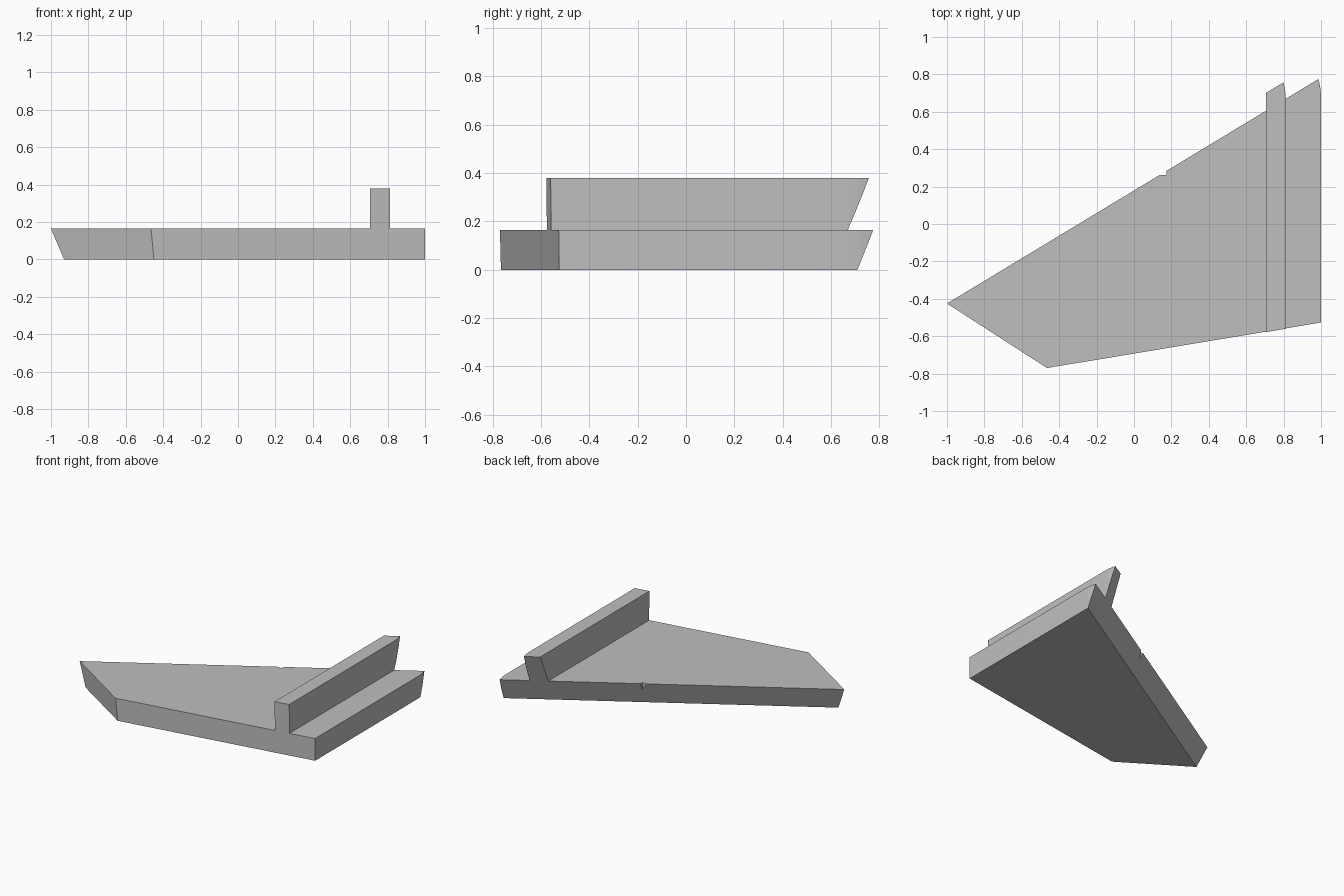
import bpy, bmesh
from mathutils import Vector

if "Cube" in bpy.data.objects:
    bpy.data.objects.remove(bpy.data.objects["Cube"])

grey = bpy.data.materials.new("grey")
grey.diffuse_color = (0.52, 0.52, 0.52, 1)
grey.use_nodes = True
grey.node_tree.nodes["Principled BSDF"].inputs["Base Color"].default_value = grey.diffuse_color

# Sloping side planes, each given by three points; the body lies between them
PLANES = [
    [(1, 0.71, 0), (-0.93, -0.456, 0), (-1, -0.425, 0.165)],         # back
    [(1, -0.525, 0), (-0.445, -0.765, 0), (-0.465, -0.77, 0.165)],   # front
    [(-0.93, -0.456, 0), (-1, -0.425, 0.165), (-0.465, -0.77, 0.165)],  # front left
]
INSIDE = Vector((0.3, -0.2, 0.1))


def make_part(name, left, right, bottom, top, bend):
    """Upright block with a right wall that bends inward at the back, trimmed by the planes."""
    plan = [(left, -1.2), (right, -1.2), (right, bend)]
    plan += [(right - 1.6 * t * t, bend + t) for t in (0.035, 0.065, 0.095, 0.125, 0.16)]
    plan += [(right - 0.06, 1.2), (left, 1.2)]
    bm = bmesh.new()
    face = bm.faces.new([bm.verts.new((x, y, bottom)) for x, y in plan])
    ext = bmesh.ops.extrude_face_region(bm, geom=[face])
    for v in ext["geom"]:
        if isinstance(v, bmesh.types.BMVert):
            v.co.z = top
    for pts in PLANES:
        a, b, c = map(Vector, pts)
        n = (b - a).cross(c - a).normalized()
        if n.dot(INSIDE - a) > 0:
            n = -n
        cut = bmesh.ops.bisect_plane(bm, geom=bm.verts[:] + bm.edges[:] + bm.faces[:],
                                     dist=1e-6, plane_co=a, plane_no=n, clear_outer=True)
        edges = [e for e in cut["geom_cut"]
                 if isinstance(e, bmesh.types.BMEdge) and e.is_boundary]
        if edges:
            bmesh.ops.edgeloop_fill(bm, edges=edges)
    bmesh.ops.recalc_face_normals(bm, faces=bm.faces[:])
    mesh = bpy.data.meshes.new(name)
    bm.to_mesh(mesh)
    bm.free()
    ob = bpy.data.objects.new(name, mesh)
    bpy.context.collection.objects.link(ob)
    mesh.materials.append(grey)
    bpy.context.view_layer.objects.active = ob
    ob.select_set(True)
    bpy.ops.object.shade_smooth_by_angle(angle=0.5)
    ob.select_set(False)
    return ob


# Wedge slab and the upright rail across it
slab = make_part("slab", -1.3, 1.0, 0.0, 0.165, 0.68)
rail = make_part("rail", 0.705, 0.812, 0.165, 0.38, 0.665)

# Small notch in the back edge of the slab
bpy.ops.mesh.primitive_cube_add(size=1, location=(0.157, 0.312, 0.16))
notch = bpy.context.object
notch.name = "notch_cutter"
notch.scale = (0.036, 0.1, 0.1)
notch.data.materials.append(grey)
notch.hide_render = True
notch.hide_set(True)
cut = slab.modifiers.new("notch", "BOOLEAN")
cut.operation = "DIFFERENCE"
cut.object = notch
